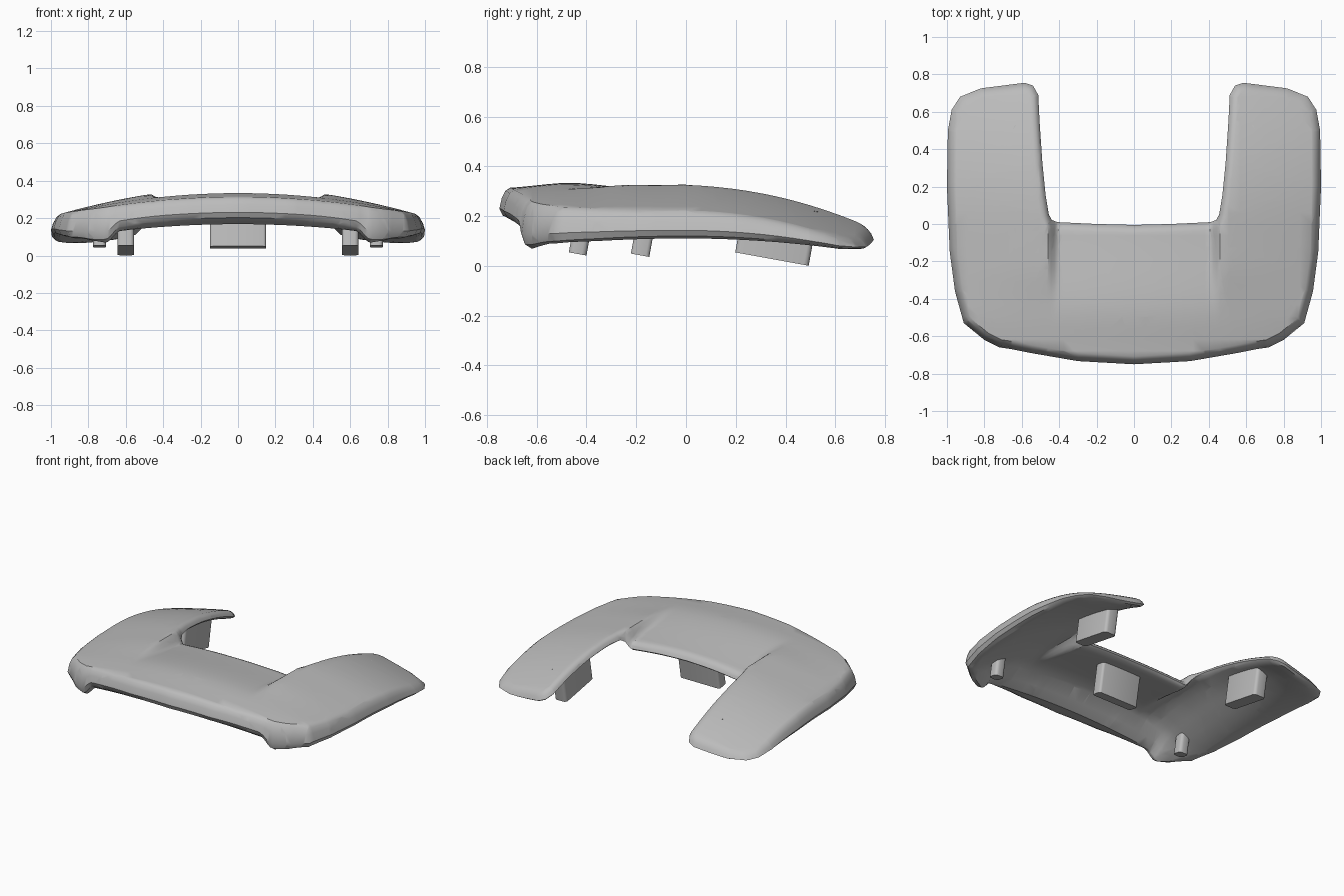
import bpy, bmesh
from mathutils import Vector
from mathutils.geometry import delaunay_2d_cdt

if "Cube" in bpy.data.objects:
    bpy.data.objects.remove(bpy.data.objects["Cube"])

grey = bpy.data.materials.new("plain grey")
grey.use_nodes = True
grey.diffuse_color = (0.5, 0.5, 0.5, 1)
grey.node_tree.nodes["Principled BSDF"].inputs["Base Color"].default_value = (0.5, 0.5, 0.5, 1)


def smooth(a, b, v):
    k = min(max((v - a) / (b - a), 0), 1)
    return k * k * (3 - 2 * k)


def mix(a, b, k):
    return a + (b - a) * k


def top_height(x, y):
    """Crowned top: raised arms, a panel sinking to the rear, arms drooping at the tips."""
    x = abs(x)
    z = 0.335 - 0.127 * x * x
    z -= 0.022 * smooth(-0.45, -0.75, y)
    arm = smooth(0.40, 0.47, x)
    z += 0.02 * arm * min(1, (1 - x) / 0.5) * smooth(-0.5, -0.2, y)
    z -= 0.06 * (1 - arm) * smooth(-0.5, 0.1, y)
    return z - 0.29 * max(y, 0) ** 2


def bottom_height(x, y):
    """Hollow underside: thin shell inside, deep outer rim, arched front lip and corner feet."""
    rim = 0.068 + 0.042 * (1 - min(1, (y / 0.62) ** 2))
    shell = mix(top_height(x, y) - 0.055, rim, smooth(0.5, 0.98, abs(x)))
    arch = 0.165 - 0.09 * x * x + 0.025 * smooth(-0.6, -0.72, y)
    lip = mix(arch, rim, smooth(0.63, 0.71, abs(x)))
    return mix(shell, lip, smooth(-0.45, -0.63, y))


def finish(obj, angle):
    obj.data.materials.append(grey)
    bpy.ops.object.select_all(action='DESELECT')
    obj.select_set(True)
    bpy.context.view_layer.objects.active = obj
    bpy.ops.object.shade_smooth_by_angle(angle=angle)


def new_object(name, bm):
    mesh = bpy.data.meshes.new(name)
    bm.to_mesh(mesh)
    bm.free()
    obj = bpy.data.objects.new(name, mesh)
    bpy.context.collection.objects.link(obj)
    return obj


# Half of the U-shaped outline, from front centre around to rear centre
half = [(0, -.75), (.3, -.733), (.55, -.69), (.66, -.668), (.72, -.66),
        (.8, -.62), (.91, -.53), (.957, -.36), (.985, -.15), (1, .2), (.995, .5),
        (.975, .61), (.93, .68), (.82, .725), (.585, .755), (.54, .74),
        (.512, .69), (.505, .55), (.49, .33), (.472, .15), (.455, .05),
        (.44, .022), (.41, .01), (.2, 0), (0, -.005)]
outline = [Vector(p) for p in half + [(-x, y) for x, y in half[-2:0:-1]]]
count = len(outline)


def inset(points, amount):
    """Move each outline point inward along its mitred normal."""
    out = []
    for i, p in enumerate(points):
        a = (p - points[i - 1]).normalized()
        b = (points[(i + 1) % len(points)] - p).normalized()
        na, nb = Vector((-a.y, a.x)), Vector((-b.y, b.x))
        n = (na + nb).normalized()
        out.append(p + n * amount / max(n.dot(na), 0.5))
    return out


# Body: rounded edge rings, capped, cut into a grid and draped over the heights
bm = bmesh.new()
rings = []
for amount, level in [(.042, 0), (.014, .1), (0, .33), (.01, .68), (.024, .9), (.042, 1)]:
    rings.append([bm.verts.new((p.x, p.y, level)) for p in inset(outline, amount)])
for low, high in zip(rings, rings[1:]):
    for i in range(count):
        j = (i + 1) % count
        bm.faces.new((low[i], low[j], high[j], high[i]))

for ring in (rings[0], rings[-1]):
    flat = [v.co.xy for v in ring]
    result = delaunay_2d_cdt(flat, [], [list(range(count))], 1, 1e-6)
    source = [ids[0] for ids in result[3]]
    for tri in result[2]:
        bm.faces.new([ring[source[k]] for k in tri])


def slice_all(point, normal):
    geom = bm.verts[:] + bm.edges[:] + bm.faces[:]
    bmesh.ops.bisect_plane(bm, geom=geom, dist=1e-5, plane_co=point, plane_no=normal)


for i in range(-15, 16):
    slice_all((i * 0.0633, 0, 0), (1, 0, 0))
for x in (.405, .425, .46, .655, .68):
    slice_all((x, 0, 0), (1, 0, 0))
    slice_all((-x, 0, 0), (1, 0, 0))
for i in range(-11, 12):
    slice_all((0, i * 0.0617, 0), (0, 1, 0))

for v in bm.verts:
    x, y, level = v.co
    v.co.z = mix(bottom_height(x, y), top_height(x, y), level)
bmesh.ops.recalc_face_normals(bm, faces=bm.faces)
finish(new_object("curved_u_body", bm), 0.6)


# Tilted mounting blocks on the underside
def block(name, centre, size, bevel):
    bm = bmesh.new()
    bmesh.ops.create_cube(bm, size=1)
    bmesh.ops.scale(bm, vec=size, verts=bm.verts)
    upright = [e for e in bm.edges if abs(e.verts[0].co.z - e.verts[1].co.z) > 0.01]
    bmesh.ops.bevel(bm, geom=upright, offset=bevel, segments=3, profile=0.5, affect='EDGES')
    obj = new_object(name, bm)
    obj.location = centre
    obj.rotation_euler.x = -0.18
    finish(obj, 0.6)


block("centre_block", (0, -.163, .161), (.3, .075, .24), .015)
for side, s in (("left", 1), ("right", -1)):
    block(side + "_arm_block", (s * .6, .365, .136), (.088, .3, .22), .02)
    block(side + "_front_peg", (s * .74, -.422, .122), (.068, .072, .15), .02)
